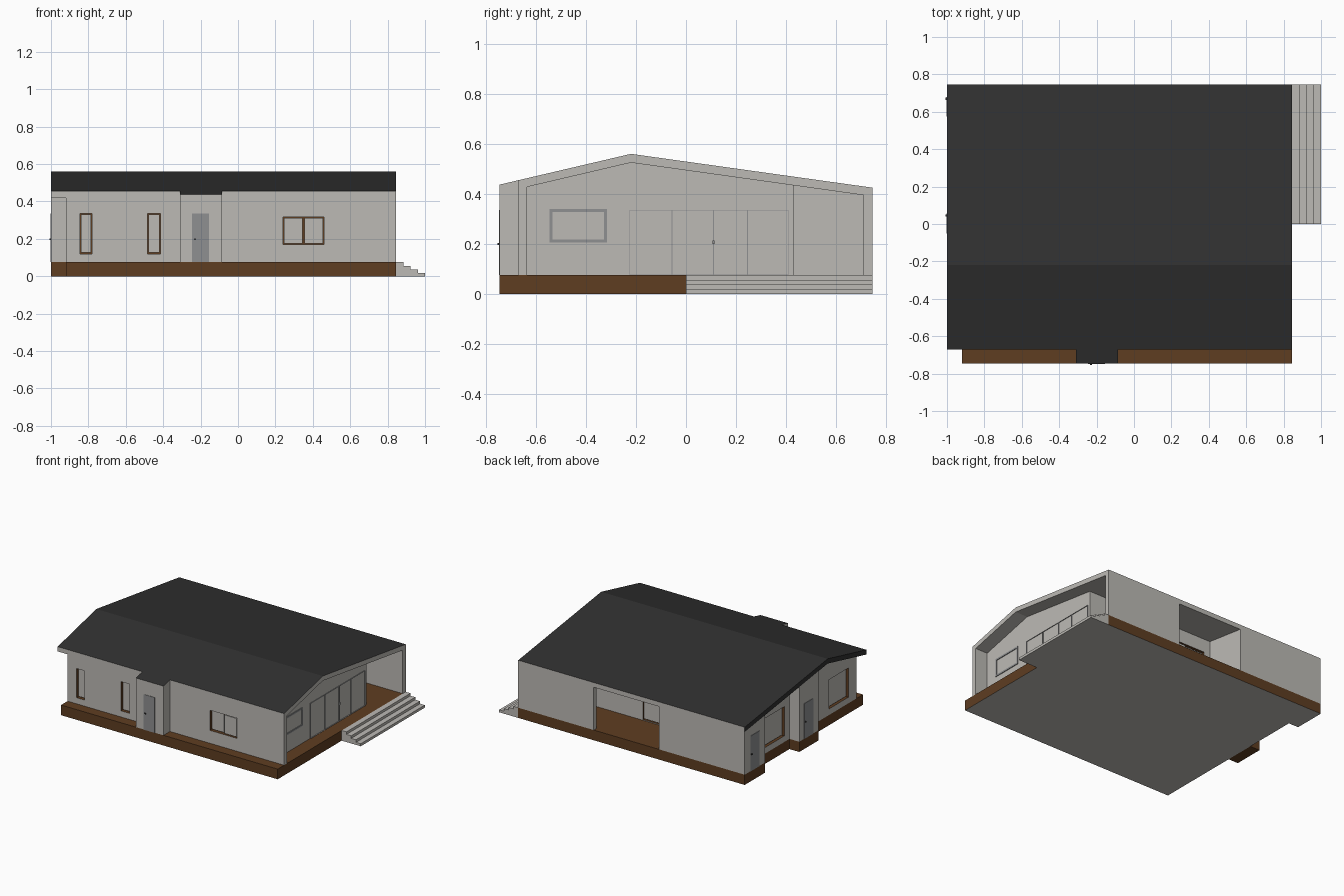
import bpy
import bmesh

cube = bpy.data.objects.get("Cube")
if cube:
    bpy.data.objects.remove(cube, do_unlink=True)


def material(name, rgb):
    linear = [(c / 12.92 if c < 0.04 else ((c + 0.055) / 1.055) ** 2.4) for c in rgb]
    m = bpy.data.materials.new(name)
    m.use_nodes = True
    m.diffuse_color = (*linear, 1)
    m.node_tree.nodes["Principled BSDF"].inputs["Base Color"].default_value = (*linear, 1)
    return m


WALL = material("light_grey_plaster", (0.74, 0.73, 0.71))
WOOD = material("brown_wood", (0.37, 0.24, 0.13))
ROOF = material("charcoal_roofing", (0.19, 0.19, 0.19))
GREY = material("mid_grey_frame", (0.56, 0.565, 0.57))

FLOOR, THICK = 0.075, 0.035
LEFT, RIGHT = -1.0, 0.845
FRONT, BACK, PORCH = -0.67, 0.745, -0.745
INNER_X, REAR_Y, SIDE_X = 0.745, 0.43, -0.92
RIDGE_Y, RIDGE_Z = -0.22, 0.56


def roof_z(y, drop=0.0):
    slope = 0.234 if y < RIDGE_Y else 0.14
    return RIDGE_Z - slope * abs(y - RIDGE_Y) - drop


def prism(name, profile, x0, x1, mats, rule=None):
    """Extrude a (y, z) profile along x; rule picks a slot from the normal."""
    bm = bmesh.new()
    face = bm.faces.new([bm.verts.new((x0, y, z)) for y, z in profile])
    new = bmesh.ops.extrude_face_region(bm, geom=[face])["geom"]
    moved = [v for v in new if isinstance(v, bmesh.types.BMVert)]
    bmesh.ops.translate(bm, verts=moved, vec=(x1 - x0, 0, 0))
    bmesh.ops.recalc_face_normals(bm, faces=bm.faces)
    bm.normal_update()
    for f in bm.faces:
        f.material_index = rule(f.normal) if rule else 0
    mesh = bpy.data.meshes.new(name)
    bm.to_mesh(mesh)
    bm.free()
    for m in mats:
        mesh.materials.append(m)
    obj = bpy.data.objects.new(name, mesh)
    bpy.context.collection.objects.link(obj)
    return obj


def box(name, x, y, z, mat, rule=None):
    profile = [(y[0], z[0]), (y[1], z[0]), (y[1], z[1]), (y[0], z[1])]
    mats = mat if isinstance(mat, list) else [mat]
    return prism(name, profile, x[0], x[1], mats, rule)


def wall_block(name, x, y):
    """Block of wall from the floor up to the underside of the roof."""
    ys = [y[0], RIDGE_Y, y[1]] if y[0] < RIDGE_Y < y[1] else list(y)
    top = [(v, roof_z(v, THICK)) for v in reversed(ys)]
    return prism(name, [(y[0], FLOOR), (y[1], FLOOR)] + top, x[0], x[1], [WALL, WOOD])


def oriented(name, axis, plane, depth, span, z, mat):
    """Box lying against a wall plane; depth holds offsets along the axis."""
    d = sorted((plane + depth[0], plane + depth[1]))
    return box(name, d, span, z, mat) if axis == "x" else box(name, span, d, z, mat)


def window(name, wall, axis, plane, inward, span, z, panes=1):
    """Recess with brown reveals and set-back panes."""
    cutter = oriented(name + "_cutter", axis, plane, (-0.03 * inward, 0.025 * inward),
                      span, z, [WALL, WOOD])
    for p in cutter.data.polygons:
        p.material_index = 1
    mod = wall.modifiers.new("recess", "BOOLEAN")
    mod.operation, mod.solver, mod.object = "DIFFERENCE", "EXACT", cutter
    bpy.context.view_layer.objects.active = wall
    bpy.ops.object.modifier_apply(modifier=mod.name)
    bpy.data.objects.remove(cutter, do_unlink=True)
    gap, width = 0.006, (span[1] - span[0]) / panes
    for i in range(panes):
        start = span[0] + i * width
        near = 0.015 - 0.009 * i
        oriented(f"{name}_pane_{i + 1}", axis, plane, (near * inward, 0.022 * inward),
                 (start + gap, start + width - gap), (z[0] + gap, z[1] - gap), WALL)


def frame(name, plane, span, z, w):
    """Four thin grey bars on a wall facing +x."""
    d = (0, 0.005)
    for i, s in enumerate((span[0], span[1] - w)):
        oriented(f"{name}_upright_{i + 1}", "x", plane, d, (s, s + w), z, GREY)
    for i, h in enumerate((z[0], z[1] - w)):
        oriented(f"{name}_rail_{i + 1}", "x", plane, d, (span[0] + w, span[1] - w),
                 (h, h + w), GREY)


def door(name, axis, plane, out, span, handle):
    oriented(name, axis, plane, (0, 0.003 * out), span, (FLOOR, 0.335), GREY)
    oriented(name + "_handle", axis, plane, (0, 0.009 * out),
             (handle - 0.006, handle + 0.006), (0.195, 0.203), ROOF)


# Plinth with grey underside
under = lambda n: 1 if n.z < -0.5 else 0
box("plinth", (SIDE_X, RIGHT), (PORCH, BACK), (0, FLOOR), [WOOD, WALL], under)
box("store_plinth", (LEFT, SIDE_X), (0.51, BACK), (0, FLOOR), [WOOD, WALL], under)
box("side_porch_plinth", (LEFT, SIDE_X), (-0.115, 0.11), (0, FLOOR), WOOD)

# Terrace steps
run, rise = (1 - RIGHT) / 4, FLOOR / 4
steps = [(RIGHT, 0)]
for i in range(4):
    steps += [(RIGHT + run * i, FLOOR - rise * i), (RIGHT + run * (i + 1), FLOOR - rise * i)]
for i in range(4):
    box(f"terrace_step_{i + 1}", (RIGHT + run * i, RIGHT + run * (i + 1)), (0, BACK),
        (0, FLOOR - rise * i), WALL)

# House body, store room and porches
body = wall_block("house_walls", (SIDE_X, INNER_X), (FRONT, REAR_Y))
wall_block("terrace_end_wall", (SIDE_X, -0.30), (REAR_Y, BACK - THICK))
wall_block("store_room", (LEFT, SIDE_X), (0.51, BACK))
wall_block("side_porch", (LEFT, SIDE_X), (-0.115, 0.11))
wall_block("front_wall_end", (INNER_X, RIGHT), (FRONT, FRONT + THICK))
prism("front_porch", [(PORCH, FLOOR), (FRONT, FLOOR), (FRONT, roof_z(FRONT)),
                      (PORCH, roof_z(PORCH))], -0.31, -0.085, [WALL, ROOF],
      lambda n: 1 if n.z > 0.5 else 0)

# Back wall around the terrace opening
wall_block("back_wall_left", (0.23, RIGHT), (BACK - THICK, BACK))
wall_block("back_wall_right", (SIDE_X, -0.30), (BACK - THICK, BACK))

# Roof slab: dark on top and on its -x edge
ys = [FRONT, RIDGE_Y, BACK]
prism("roof", [(y, roof_z(y)) for y in ys] + [(y, roof_z(y, THICK)) for y in reversed(ys)],
      LEFT, RIGHT, [WALL, ROOF], lambda n: 1 if n.z > 0.5 or n.x < -0.5 else 0)

# Recessed windows
tall = (0.12, 0.335)
window("front_window_small_1", body, "y", FRONT, 1, (-0.845, -0.78), tall)
window("front_window_small_2", body, "y", FRONT, 1, (-0.485, -0.415), tall)
window("front_window_wide", body, "y", FRONT, 1, (0.24, 0.46), (0.17, 0.318), 2)
window("side_window_back", body, "x", SIDE_X, 1, (0.17, 0.40), tall)
window("side_window_front", body, "x", SIDE_X, 1, (-0.575, -0.35), tall)
window("terrace_back_door", body, "y", REAR_Y, -1, (-0.25, 0.05), (0.08, 0.335), 2)

# Terrace window and sliding doors
frame("terrace_window", INNER_X, (-0.545, -0.315), (0.205, 0.34), 0.012)
edges = [-0.225, -0.055, 0.11, 0.245, 0.41]
for i, (a, b) in enumerate(zip(edges, edges[1:])):
    frame(f"sliding_door_{i + 1}", INNER_X, (a, b), (FLOOR, 0.335), 0.002)
box("sliding_door_handle", (INNER_X, INNER_X + 0.012), (0.105, 0.113), (0.2, 0.213), GREY)

# Entrance doors
door("front_door", "y", PORCH, -1, (-0.245, -0.155), -0.23)
door("side_door", "x", LEFT, -1, (-0.05, 0.055), 0.045)
door("store_door", "x", LEFT, -1, (0.575, 0.68), 0.67)
